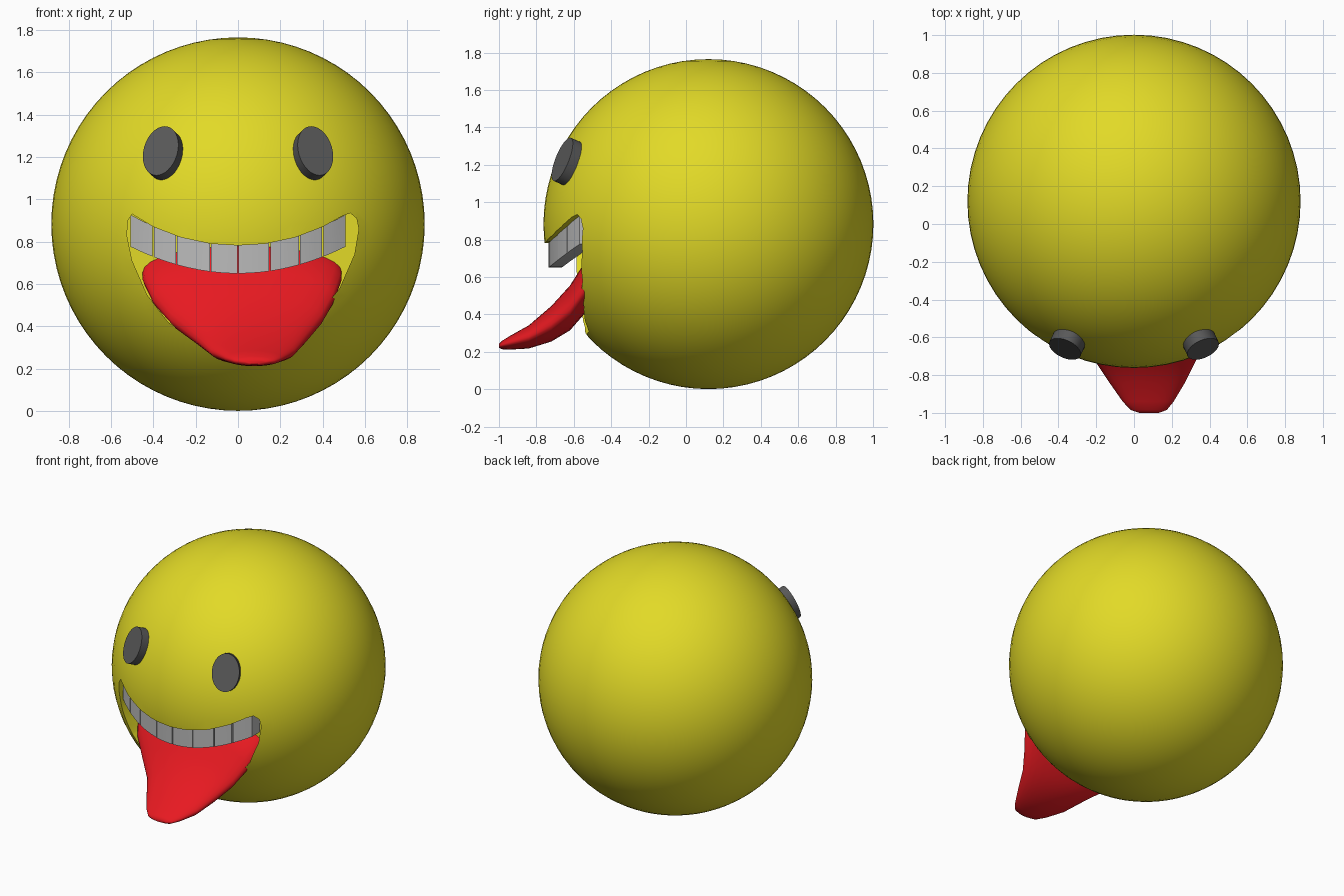
import bpy, bmesh, math
from mathutils import Vector

if "Cube" in bpy.data.objects:
    bpy.data.objects.remove(bpy.data.objects["Cube"])

CENTRE = Vector((0, 0.12, 0.883))
R = 0.882


def material(name, rgb):
    m = bpy.data.materials.new(name)
    m.diffuse_color = (*rgb, 1)
    m.use_nodes = True
    m.node_tree.nodes["Principled BSDF"].inputs["Base Color"].default_value = m.diffuse_color
    return m


yellow = material("yellow", (0.76, 0.70, 0.02))
red = material("red", (0.80, 0.01, 0.015))
dark = material("dark_grey", (0.10, 0.10, 0.10))
light = material("light_grey", (0.50, 0.50, 0.50))


def finish(bm, name, mat=None):
    bmesh.ops.recalc_face_normals(bm, faces=bm.faces)
    me = bpy.data.meshes.new(name)
    bm.to_mesh(me)
    bm.free()
    ob = bpy.data.objects.new(name, me)
    bpy.context.collection.objects.link(ob)
    if mat:
        me.materials.append(mat)
    return ob


def activate(ob):
    bpy.ops.object.select_all(action='DESELECT')
    ob.select_set(True)
    bpy.context.view_layer.objects.active = ob


def smooth(ob, angle=35):
    activate(ob)
    bpy.ops.object.shade_smooth_by_angle(angle=math.radians(angle))


# head
bm = bmesh.new()
bmesh.ops.create_uvsphere(bm, u_segments=64, v_segments=40, radius=R)
bmesh.ops.translate(bm, verts=bm.verts, vec=CENTRE)
head = finish(bm, "head", yellow)

# mouth opening, cut as a prism through the front of the head
outline = [(-.50, .93), (-.52, .90), (-.525, .83), (-.50, .71), (-.43, .55), (-.33, .42),
           (-.19, .33), (0, .28), (.2, .31), (.37, .44), (.48, .58), (.55, .74),
           (.57, .86), (.56, .91), (.53, .935), (.49, .92), (.4, .87), (.27, .82),
           (.13, .79), (0, .782), (-.13, .79), (-.27, .82), (-.4, .87)]
bm = bmesh.new()
front = [bm.verts.new((x, -1.2, z)) for x, z in outline]
back = [bm.verts.new((x, -0.42, z)) for x, z in outline]
bm.faces.new(front)
bm.faces.new(back)
for i in range(len(outline)):
    j = (i + 1) % len(outline)
    bm.faces.new((front[i], front[j], back[j], back[i]))
cutter = finish(bm, "mouth_cutter", yellow)
cutter.hide_render = True
mod = head.modifiers.new("mouth", 'BOOLEAN')
mod.operation = 'DIFFERENCE'
mod.solver = 'EXACT'
mod.object = cutter
activate(head)
bpy.ops.object.modifier_apply(modifier=mod.name)
bpy.data.objects.remove(cutter)
smooth(head)

# eyes: oval discs lying on the head surface
direction = Vector((0.393, -0.84, 0.372)).normalized()
for side, name in ((-1, "left_eye"), (1, "right_eye")):
    d = Vector((direction.x * side, direction.y, direction.z))
    bm = bmesh.new()
    bmesh.ops.create_cone(bm, cap_ends=True, segments=40, radius1=1, radius2=1, depth=0.1)
    bmesh.ops.scale(bm, verts=bm.verts, vec=(0.09, 0.125, 1))
    eye = finish(bm, name, dark)
    eye.rotation_mode = 'QUATERNION'
    eye.rotation_quaternion = d.to_track_quat('Z', 'Y')
    eye.location = CENTRE + d * 0.88
    smooth(eye)


# teeth: curved blocks following the upper lip
def arc_y(x, r):
    return CENTRE.y - math.sqrt(r * r - x * x)


edges = [-.51, -.40, -.29, -.13, 0, .15, .29, .40, .51]
bm = bmesh.new()
for a, b in zip(edges, edges[1:]):
    rings = []
    for k in range(4):
        x = a + 0.003 + (b - a - 0.006) * k / 3
        top = 0.786 + 0.55 * x * x
        low = 0.65 + 0.49 * x * x
        yf, yb = arc_y(x, 0.855), arc_y(x, 0.785)
        rings.append([bm.verts.new(p) for p in
                      ((x, yf, low), (x, yf, top), (x, yb, top), (x, yb, low))])
    for p, q in zip(rings, rings[1:]):
        for i in range(4):
            j = (i + 1) % 4
            bm.faces.new((p[i], p[j], q[j], q[i]))
    bm.faces.new(rings[0])
    bm.faces.new(rings[-1])
smooth(finish(bm, "teeth", light))

# tongue: oval sections (y, z, centre x, half width, half height) lofted to the tip
sections = [(-.38, .68, .02, .47, .12), (-.48, .62, .02, .47, .13), (-.55, .53, .025, .43, .135),
            (-.62, .435, .04, .36, .12), (-.72, .35, .06, .27, .095), (-.84, .28, .07, .20, .062),
            (-.94, .249, .075, .135, .037), (-.985, .236, .078, .095, .022),
            (-1.0, .232, .08, .05, .010)]
N = 32
bm = bmesh.new()
rings = []
for y, z, cx, w, h in sections:
    rings.append([bm.verts.new((cx + w * math.cos(t), y, z + h * math.sin(t)))
                  for t in (2 * math.pi * i / N for i in range(N))])
for p, q in zip(rings, rings[1:]):
    for i in range(N):
        j = (i + 1) % N
        bm.faces.new((p[i], p[j], q[j], q[i]))
bm.faces.new(rings[0])
bm.faces.new(rings[-1])
smooth(finish(bm, "tongue", red), 60)
